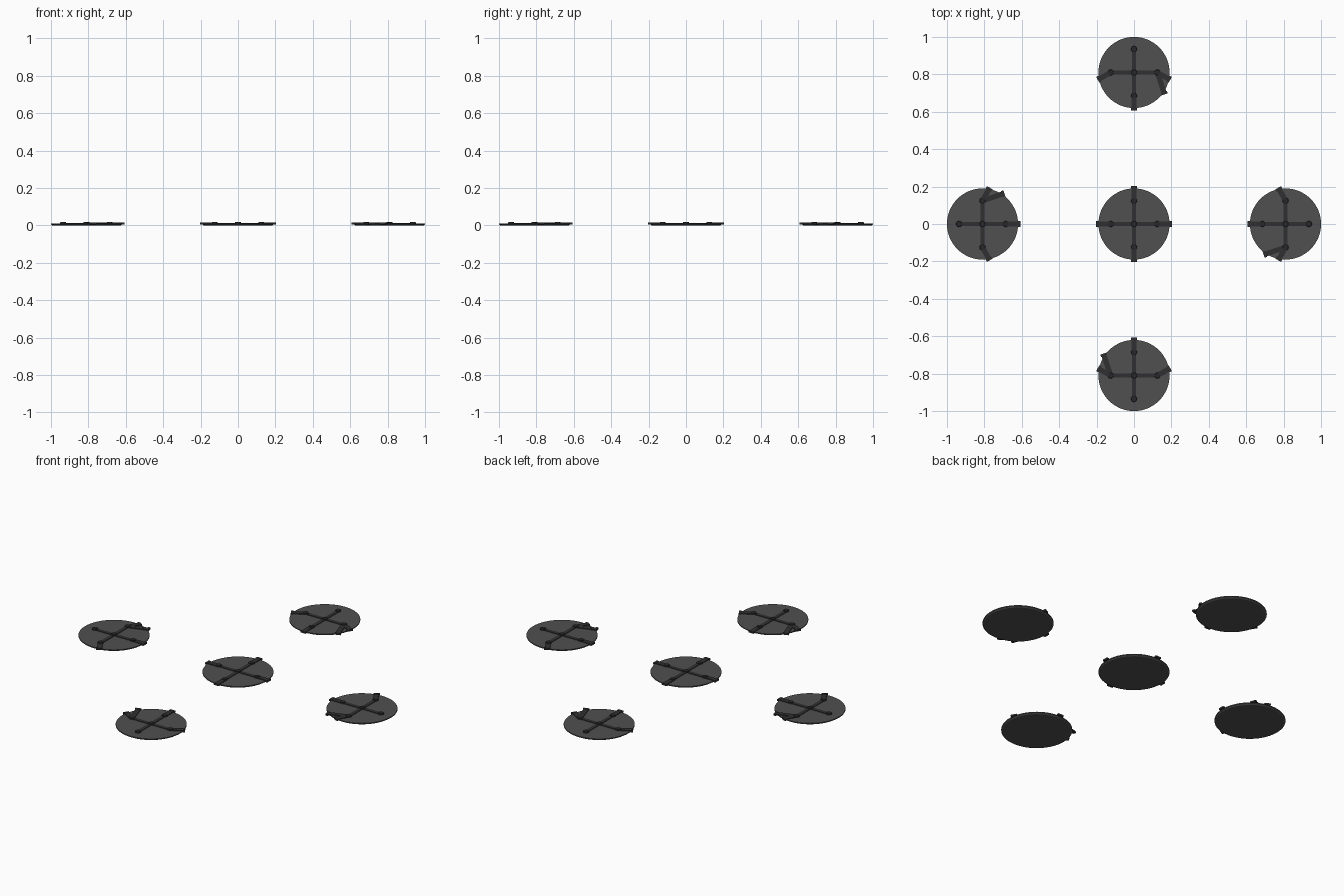
import bpy, bmesh, math
from mathutils import Matrix, Vector

if "Cube" in bpy.data.objects:
    bpy.data.objects.remove(bpy.data.objects["Cube"])

R = 0.19        # disc radius
OFF = 0.81      # distance of outer discs from the centre
TOP = 0.0105    # disc top height


def material(name, v):
    m = bpy.data.materials.new(name)
    m.diffuse_color = (v, v, v, 1)
    m.use_nodes = True
    m.node_tree.nodes["Principled BSDF"].inputs["Base Color"].default_value = m.diffuse_color
    return m


DISC = material("dark_grey", 0.08)
BAR = material("darker_grey", 0.03)
STUD = material("near_black", 0.02)


def finish(bm, name, mat, place):
    bm.transform(place)
    bmesh.ops.recalc_face_normals(bm, faces=bm.faces)
    me = bpy.data.meshes.new(name)
    bm.to_mesh(me)
    bm.free()
    me.materials.append(mat)
    ob = bpy.data.objects.new(name, me)
    bpy.context.collection.objects.link(ob)
    return ob


def add_cylinder(bm, x, y, r0, r1, z0, z1, seg):
    bmesh.ops.create_cone(bm, cap_ends=True, segments=seg, radius1=r0, radius2=r1,
                          depth=z1 - z0, matrix=Matrix.Translation((x, y, (z0 + z1) / 2)))


def add_bar(bm, a, b, width, z0, z1):
    a, b = Vector(a), Vector(b)
    d = b - a
    mid = (a + b) / 2
    bmesh.ops.create_cube(bm, size=1, matrix=Matrix.Translation((mid.x, mid.y, (z0 + z1) / 2))
                          @ Matrix.Rotation(math.atan2(d.y, d.x), 4, 'Z')
                          @ Matrix.Diagonal((d.length, width, z1 - z0, 1)))


def build_pad(label, arms, place):
    # disc with a bevelled underside
    bm = bmesh.new()
    add_cylinder(bm, 0, 0, R - 0.008, R, 0, 0.005, 64)
    add_cylinder(bm, 0, 0, R, R, 0.005, TOP, 64)
    finish(bm, label + "_disc", DISC, place)

    # cross bars on the disc, then outward arms with wider end tabs
    bm = bmesh.new()
    add_bar(bm, (-0.125, 0), (0.125, 0), 0.022, TOP - 0.002, 0.0135)
    add_bar(bm, (0, -0.125), (0, 0.125), 0.022, TOP - 0.002, 0.0135)
    for a, b in arms:
        a, b = Vector(a), Vector(b)
        tip = b - (b - a).normalized() * 0.014
        add_bar(bm, a, tip, 0.028, TOP - 0.002, 0.0145)
        add_bar(bm, tip, b, 0.034, TOP - 0.005, 0.0155)
    finish(bm, label + "_bars", BAR, place)

    # round studs at the bar joints
    bm = bmesh.new()
    for x, y in [(0, 0), (0.125, 0), (-0.125, 0), (0, 0.125), (0, -0.125)]:
        add_cylinder(bm, x, y, 0.017, 0.015, TOP - 0.002, 0.017, 16)
    finish(bm, label + "_studs", STUD, place)


# centre pad: four straight arms
straight = [((0.125 * x, 0.125 * y), (0.203 * x, 0.203 * y))
            for x, y in [(1, 0), (-1, 0), (0, 1), (0, -1)]]
build_pad("centre", straight, Matrix.Identity(4))

# outer pads: arms bent towards the centre, repeated by quarter turns
bent = [((0, -0.125), (0, -0.203)),
        ((-0.125, 0), (-0.194, -0.039)),
        ((0.125, 0), (0.194, -0.039)),
        ((0.125, 0), (0.164, -0.117))]
for i, label in enumerate(["back", "left", "front", "right"]):
    build_pad(label, bent, Matrix.Rotation(i * math.pi / 2, 4, 'Z')
              @ Matrix.Translation((0, OFF, 0)))
